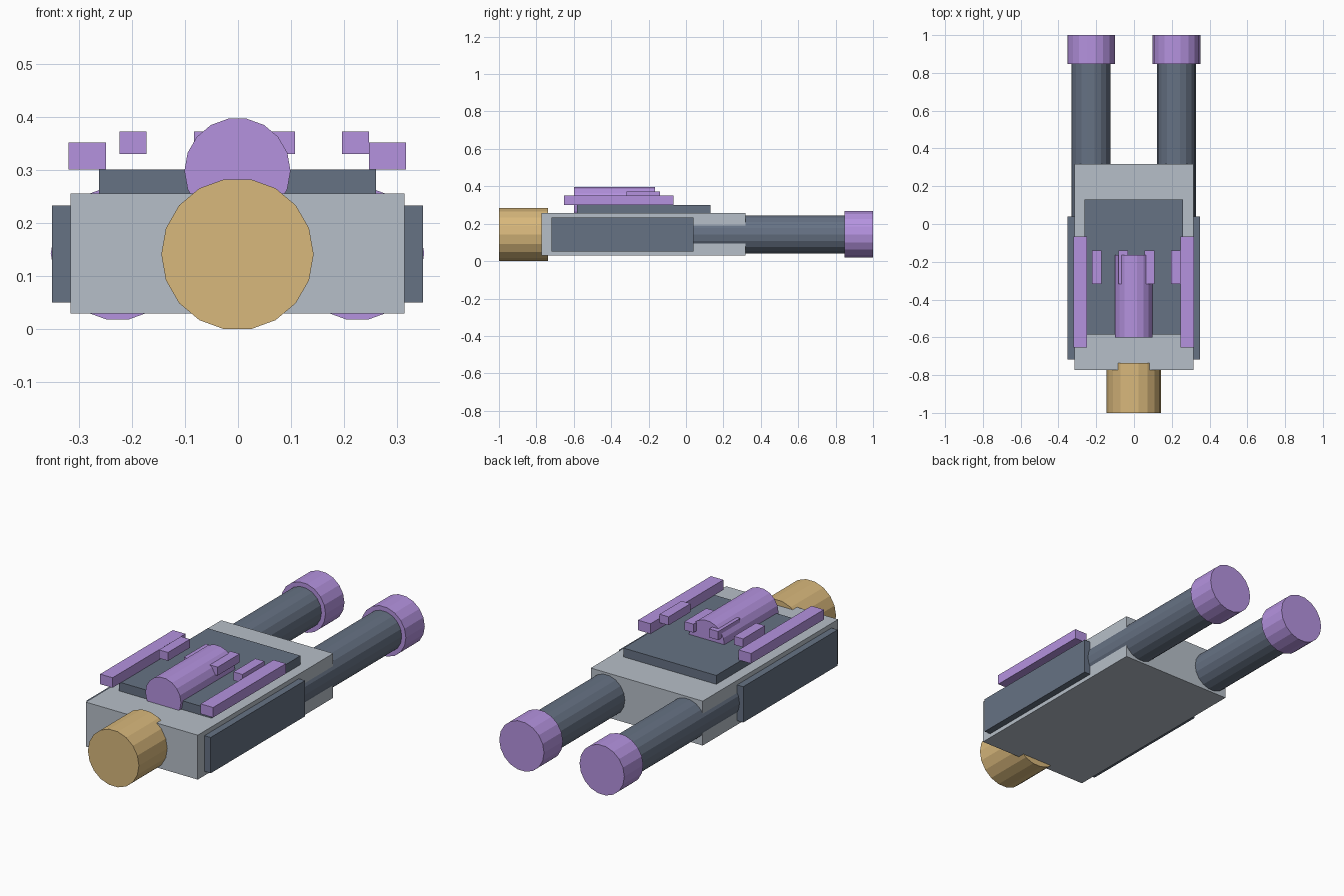
import bpy, bmesh, math
from mathutils import Matrix

if "Cube" in bpy.data.objects:
    bpy.data.objects.remove(bpy.data.objects["Cube"])


def material(name, rgb):
    m = bpy.data.materials.new(name)
    m.diffuse_color = (*rgb, 1)
    m.use_nodes = True
    m.node_tree.nodes["Principled BSDF"].inputs["Base Color"].default_value = m.diffuse_color
    return m


LIGHT = material("light_grey", (0.47, 0.52, 0.58))
SLATE = material("slate", (0.133, 0.168, 0.23))
GOLD = material("gold", (0.69, 0.48, 0.20))
PURPLE = material("purple", (0.46, 0.29, 0.74))
CX = -0.001  # shared centre line


def finish(name, bm, mat):
    mesh = bpy.data.meshes.new(name)
    bmesh.ops.recalc_face_normals(bm, faces=bm.faces)
    bm.to_mesh(mesh)
    bm.free()
    mesh.materials.append(mat)
    obj = bpy.data.objects.new(name, mesh)
    bpy.context.collection.objects.link(obj)
    return obj


def box(name, x, y, z, mat):
    """Box from (min, max) ranges on each axis."""
    bm = bmesh.new()
    mid = [(a + b) / 2 for a, b in (x, y, z)]
    size = [b - a for a, b in (x, y, z)]
    bmesh.ops.create_cube(bm, size=1, matrix=Matrix.Translation(mid) @ Matrix.Diagonal((*size, 1)))
    return finish(name, bm, mat)


def tube(name, x, z, r, y, mat):
    """18-sided cylinder along y with corners at its left and right."""
    bm = bmesh.new()
    m = (Matrix.Translation((x, sum(y) / 2, z))
         @ Matrix.Rotation(math.pi / 2, 4, 'X') @ Matrix.Rotation(math.pi / 2, 4, 'Z'))
    bmesh.ops.create_cone(bm, cap_ends=True, segments=18, radius1=r, radius2=r,
                          depth=y[1] - y[0], matrix=m)
    return finish(name, bm, mat)


# Main hull and raised deck
box("hull", (CX - 0.315, CX + 0.315), (-0.772, 0.317), (0.03, 0.256), LIGHT)
box("deck_plate", (CX - 0.261, CX + 0.261), (-0.584, 0.131), (0.245, 0.301), SLATE)

# Front nozzle and top canister
tube("front_nozzle", CX, 0.1415, 0.1435, (-1.0, -0.737), GOLD)
tube("top_canister", CX, 0.2985, 0.1, (-0.6, -0.165), PURPLE)

# Mirrored side parts
for side, s in (("left", -1), ("right", 1)):
    def span(a, b):
        return tuple(sorted((CX + s * a, CX + s * b)))
    box(f"side_panel_{side}", span(0.28, 0.35), (-0.718, 0.041), (0.051, 0.233), SLATE)
    tube(f"barrel_{side}", CX + s * 0.226, 0.143, 0.103, (-0.05, 0.86), SLATE)
    tube(f"muzzle_{side}", CX + s * 0.226, 0.143, 0.126, (0.848, 1.0), PURPLE)
    box(f"top_rail_{side}", span(0.248, 0.318), (-0.653, -0.067), (0.301, 0.352), PURPLE)

# Row of small blocks above the deck
for i in range(4):
    x = -0.1975 + i * 0.1397
    box(f"deck_block_{i + 1}", (x - 0.0255, x + 0.0255), (-0.317, -0.14), (0.33, 0.373), PURPLE)
